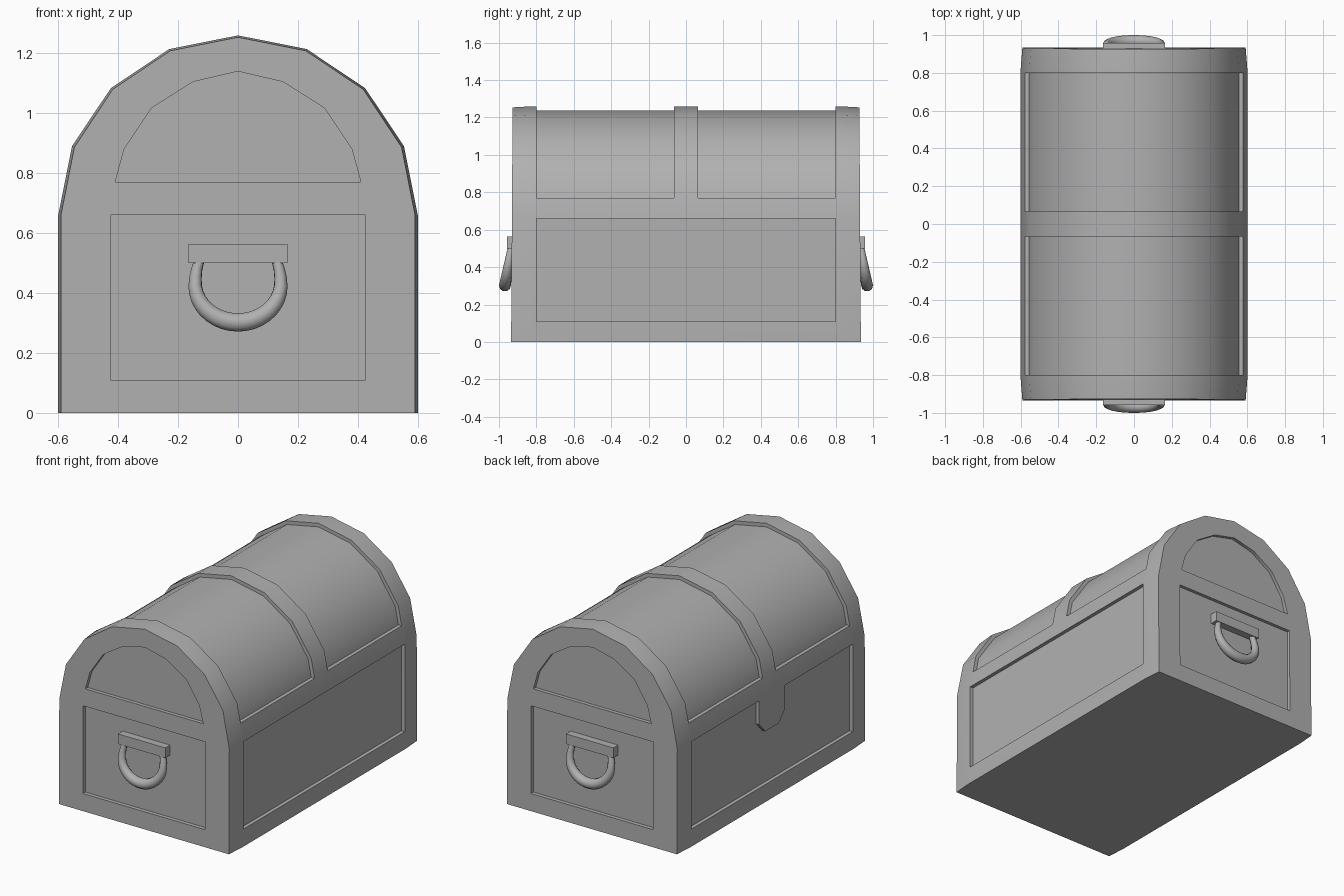
import bpy, bmesh
from math import sin, cos, pi, radians

if "Cube" in bpy.data.objects:
    bpy.data.objects.remove(bpy.data.objects["Cube"])

SPRING = 0.66   # height where the arched lid starts
HALF = 0.935    # half length

# one dark grey for the whole chest
grey = bpy.data.materials.new("dark_grey")
grey.diffuse_color = (0.44, 0.44, 0.44, 1)
grey.use_nodes = True
grey.node_tree.nodes["Principled BSDF"].inputs["Base Color"].default_value = grey.diffuse_color


def finish(name, bm):
    bmesh.ops.recalc_face_normals(bm, faces=bm.faces[:])
    me = bpy.data.meshes.new(name)
    bm.to_mesh(me)
    bm.free()
    me.materials.append(grey)
    ob = bpy.data.objects.new(name, me)
    bpy.context.collection.objects.link(ob)
    return ob


def activate(ob):
    bpy.ops.object.select_all(action='DESELECT')
    ob.select_set(True)
    bpy.context.view_layer.objects.active = ob


def loft(bm, loops):
    rings = [[bm.verts.new(p) for p in loop] for loop in loops]
    n = len(rings[0])
    for a, b in zip(rings, rings[1:]):
        for i in range(n):
            j = (i + 1) % n
            bm.faces.new((a[i], a[j], b[j], b[i]))
    bm.faces.new(rings[0])
    bm.faces.new(rings[-1])


def prism_y(bm, pts, y0, y1):
    loft(bm, [[(x, y, z) for x, z in pts] for y in (y0, y1)])


def prism_x(bm, pts, x0, x1):
    loft(bm, [[(x, y, z) for y, z in pts] for x in (x0, x1)])


def arch(r):
    return [(r * cos(pi * i / 8), SPRING + r * sin(pi * i / 8)) for i in range(9)]


def band_arch(r, z):
    # arch trimmed by a horizontal line at height z
    pts = arch(r)
    t = (z - pts[0][1]) / (pts[1][1] - pts[0][1])
    x = pts[0][0] + t * (pts[1][0] - pts[0][0])
    return [(x, z)] + pts[1:-1] + [(-x, z)]


# chest body, narrowing slightly toward both ends
bm = bmesh.new()
profile = [(0.6, 0)] + arch(0.6) + [(-0.6, 0)]
loops = []
for s in (-1, 1):
    end = [(x * 0.985, s * (HALF - 0.008 * z / 1.26),
            z if z <= SPRING else SPRING + (z - SPRING) * 0.99) for x, z in profile]
    inner = [(x, s * 0.82, z) for x, z in profile]
    loops += [end, inner] if s < 0 else [inner, end]
loft(bm, loops)
body = finish("chest_body", bm)

# recessed panels
bm = bmesh.new()
roof = band_arch(0.577, 0.77) + band_arch(0.7, 0.77)[::-1]
dome = [(0.41, 0.77), (0.38, 0.88), (0.288, 1.018), (0.15, 1.105), (0, 1.14)]
dome += [(-x, z) for x, z in dome[-2::-1]]
rect = [(-0.425, 0.11), (0.425, 0.11), (0.425, 0.66), (-0.425, 0.66)]
side = [(-0.8, 0.11), (0.8, 0.11), (0.8, 0.66)]
# the left panel leaves a latch tongue hanging from the lid
latch = [(0.13, 0.66), (0.13, 0.51), (0.07, 0.445), (-0.065, 0.445), (-0.125, 0.51), (-0.125, 0.66)]
for s in (-1, 1):
    prism_y(bm, roof, s * 0.065, s * 0.8)
    prism_y(bm, dome, s * 0.907, s * 1.1)
    prism_y(bm, rect, s * 0.91, s * 1.1)
    prism_x(bm, side + (latch if s < 0 else []) + [(-0.8, 0.66)], s * 0.577, s * 0.8)
cutter = finish("panel_cutter", bm)
cutter.hide_render = True

activate(body)
mod = body.modifiers.new("panels", 'BOOLEAN')
mod.operation = 'DIFFERENCE'
mod.solver = 'EXACT'
mod.object = cutter
bpy.ops.object.modifier_apply(modifier=mod.name)
bpy.data.objects.remove(cutter)
activate(body)
bpy.ops.object.shade_smooth_by_angle(angle=radians(30))

# carrying handles on both ends
for s, label in ((-1, "front"), (1, "back")):
    bm = bmesh.new()
    bar = [(-0.165, 0.5), (0.165, 0.5), (0.165, 0.563), (-0.165, 0.563)]
    prism_y(bm, bar, s * 0.9, s * 0.957)
    finish(label + "_handle_bracket", bm)

    # tapered D-shaped ring, leaning outward at the bottom
    cu = bpy.data.curves.new(label + "_handle_ring", 'CURVE')
    cu.dimensions = '3D'
    cu.bevel_depth = 0.032
    cu.bevel_resolution = 3
    cu.use_fill_caps = True
    cu.materials.append(grey)
    sp = cu.splines.new('POLY')
    n = 25
    sp.points.add(n - 1)
    for i, p in enumerate(sp.points):
        a = radians(-206 + 232 * i / (n - 1))
        z = 0.43 + (0.18 if sin(a) > 0 else 0.128) * sin(a)
        low = (0.51 - z) / 0.208
        p.co = (0.143 * cos(a), s * (0.935 + 0.033 * low), z, 1)
        p.radius = 0.52 + 0.48 * low
    ring = bpy.data.objects.new(label + "_handle_ring", cu)
    bpy.context.collection.objects.link(ring)
    activate(ring)
    bpy.ops.object.convert(target='MESH')
    bpy.ops.object.shade_smooth_by_angle(angle=radians(40))
